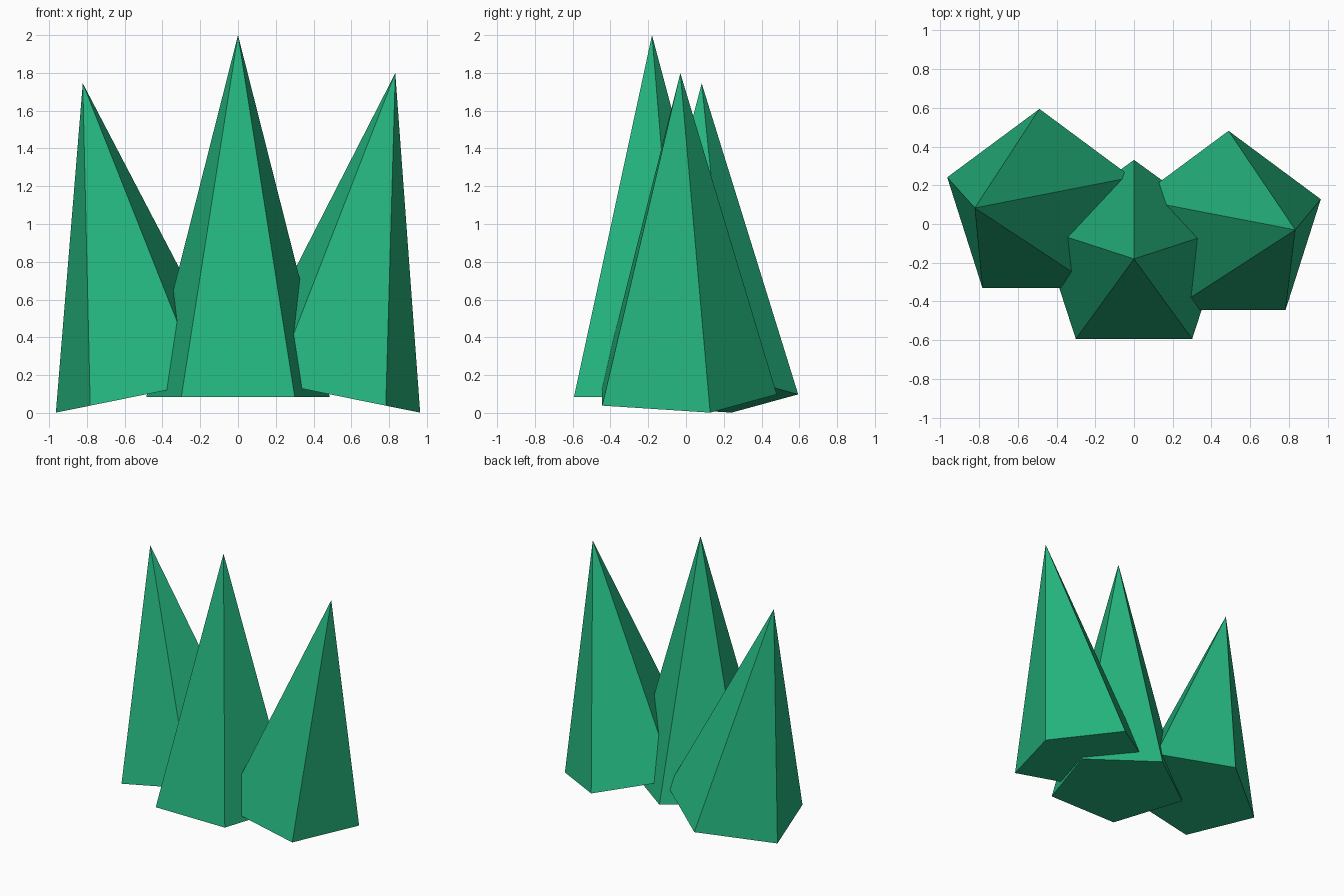
import bpy, math

if "Cube" in bpy.data.objects:
    bpy.data.objects.remove(bpy.data.objects["Cube"])

# single flat colour
green = bpy.data.materials.new("emerald green")
green.diffuse_color = (0.018, 0.46, 0.21, 1.0)
green.use_nodes = True
green.node_tree.nodes["Principled BSDF"].inputs["Base Color"].default_value = green.diffuse_color


def crystal(name, base, height, lean):
    """Five-sided spike: base centre, length along its axis, lean about y."""
    bpy.ops.mesh.primitive_cone_add(vertices=5, radius1=0.511, radius2=0,
                                    depth=height, end_fill_type='NGON')
    ob = bpy.context.object
    ob.name = name
    # put the origin at the base centre, one corner pointing to +y
    for v in ob.data.vertices:
        v.co.z += height / 2
    ob.location = base
    ob.rotation_euler = (0, lean, 0)
    ob.data.materials.append(green)
    return ob


# upright middle crystal and two outward-leaning side crystals
crystal("middle_crystal", (0, -0.18, 0.083), 1.917, 0)
crystal("left_crystal", (-0.488, 0.083, 0.098), 1.68, -0.2)
crystal("right_crystal", (0.488, -0.03, 0.098), 1.735, 0.2)
